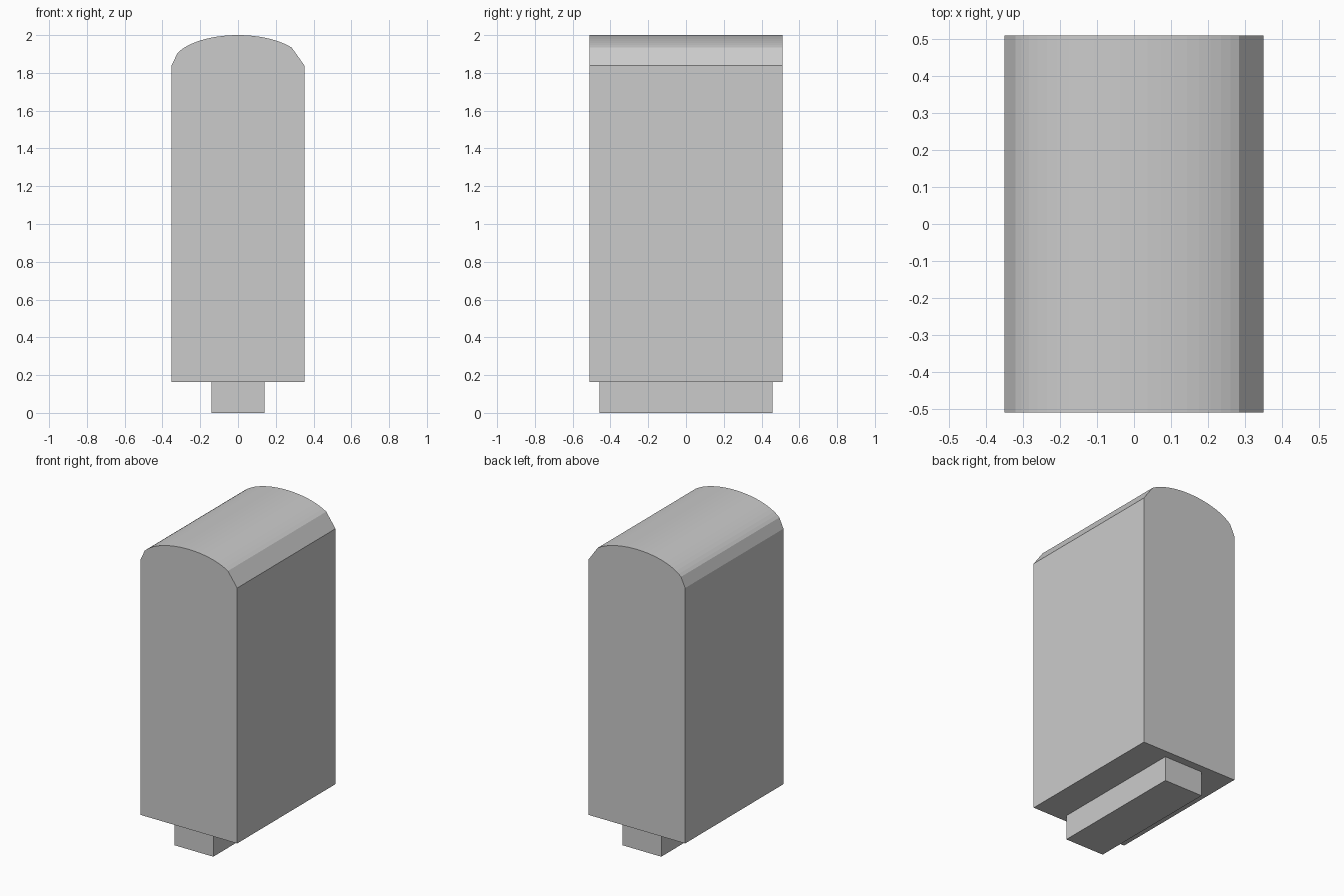
import bpy
import bmesh
from math import cos, sin, radians

if "Cube" in bpy.data.objects:
    bpy.data.objects.remove(bpy.data.objects["Cube"])


def extrude_profile(name, profile, half_depth):
    """Extrude an XZ outline along Y, centred on y = 0."""
    bm = bmesh.new()
    face = bm.faces.new([bm.verts.new((x, -half_depth, z)) for x, z in profile])
    result = bmesh.ops.extrude_face_region(bm, geom=[face])
    moved = [v for v in result["geom"] if isinstance(v, bmesh.types.BMVert)]
    bmesh.ops.translate(bm, verts=moved, vec=(0, 2 * half_depth, 0))
    bmesh.ops.recalc_face_normals(bm, faces=bm.faces)
    mesh = bpy.data.meshes.new(name)
    bm.to_mesh(mesh)
    bm.free()
    obj = bpy.data.objects.new(name, mesh)
    bpy.context.collection.objects.link(obj)
    return obj


# Body: flat sides, elliptical crown with uneven chamfered shoulders
half_width, shoulder, rise = 0.351, 1.84, 0.16
angles = [0] + list(range(36, 157, 6)) + [180]
crown = [(half_width * cos(radians(a)), shoulder + rise * sin(radians(a))) for a in angles]
extrude_profile("body", [(-half_width, 0.163), (half_width, 0.163)] + crown, 0.51)

# Narrow foot under the body
extrude_profile("foot", [(-0.141, 0), (0.141, 0), (0.141, 0.163), (-0.141, 0.163)], 0.458)
